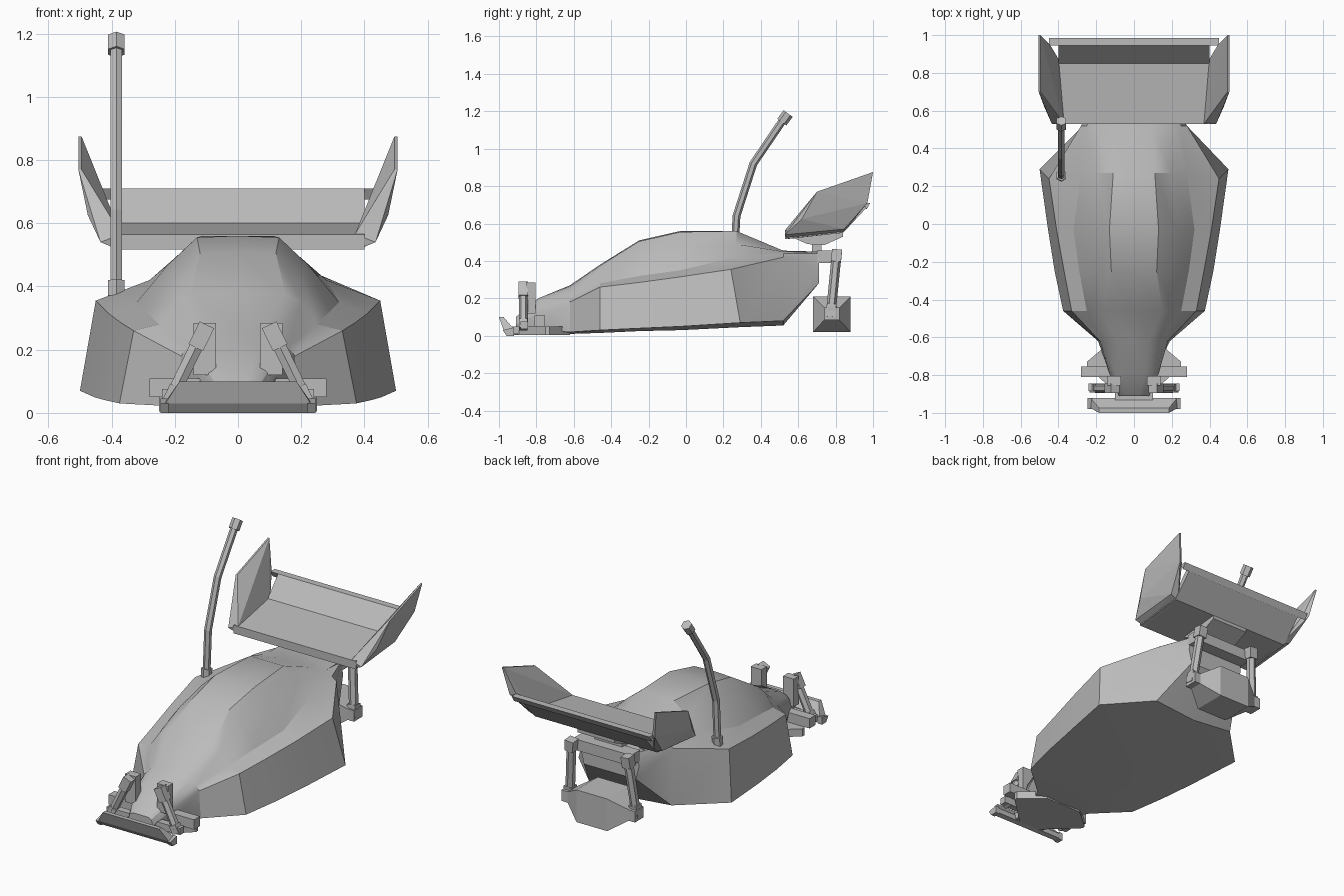
import bpy, bmesh, math
from mathutils import Vector

if "Cube" in bpy.data.objects:
    bpy.data.objects.remove(bpy.data.objects["Cube"])

GREY = (0.5, 0.5, 0.5, 1)
grey = bpy.data.materials.new("plain grey")
grey.use_nodes = True
grey.diffuse_color = GREY
grey.node_tree.nodes["Principled BSDF"].inputs["Base Color"].default_value = GREY


def finish(name, bm, smooth=None):
    bmesh.ops.recalc_face_normals(bm, faces=bm.faces[:])
    mesh = bpy.data.meshes.new(name)
    bm.to_mesh(mesh)
    bm.free()
    mesh.materials.append(grey)
    ob = bpy.data.objects.new(name, mesh)
    bpy.context.collection.objects.link(ob)
    if smooth:
        bpy.ops.object.select_all(action='DESELECT')
        ob.select_set(True)
        bpy.context.view_layer.objects.active = ob
        bpy.ops.object.shade_smooth_by_angle(angle=math.radians(smooth))
    return ob


def hull(name, points):
    bm = bmesh.new()
    verts = [bm.verts.new(p) for p in points]
    res = bmesh.ops.convex_hull(bm, input=verts)
    junk = {v for v in res["geom_interior"] + res["geom_unused"] if isinstance(v, bmesh.types.BMVert)}
    bmesh.ops.delete(bm, geom=list(junk), context='VERTS')
    bmesh.ops.dissolve_limit(bm, angle_limit=0.02, verts=bm.verts[:], edges=bm.edges[:])
    return finish(name, bm)


def block(name, x, y, z):
    return hull(name, [(a, b, c) for a in x for b in y for c in z])


def loft(name, rings, smooth=None):
    bm = bmesh.new()
    loops = [[bm.verts.new(p) for p in ring] for ring in rings]
    n = len(loops[0])
    for a, b in zip(loops, loops[1:]):
        for i in range(n):
            j = (i + 1) % n
            bm.faces.new((a[i], a[j], b[j], b[i]))
    bm.faces.new(loops[0])
    bm.faces.new(loops[-1])
    return finish(name, bm, smooth)


def rod(name, path, radius, sides=6):
    path = [Vector(p) for p in path]
    rings = []
    for i, p in enumerate(path):
        d = (path[min(i + 1, len(path) - 1)] - path[max(i - 1, 0)]).normalized()
        u = d.cross(Vector((0, 1, 0))).normalized()
        v = d.cross(u)
        turns = [math.tau * (k + 0.5) / sides for k in range(sides)]
        rings.append([p + radius * (u * math.cos(t) + v * math.sin(t)) for t in turns])
    return loft(name, rings)


def extrude_x(name, half, profile):
    return loft(name, [[(s * half, y, z) for y, z in profile] for s in (-1, 1)])


# Body shell: y, floor z, then half section from floor edge to roof edge, roof z
stations = [
    (-.91, .03, [(.06, .03), (.08, .06), (.07, .09), (.05, .1), (.03, .1)], .1),
    (-.79, .02, [(.11, .03), (.13, .12), (.12, .17), (.1, .19), (.06, .2)], .2),
    (-.62, .01, [(.19, .02), (.18, .18), (.16, .21), (.13, .24), (.08, .265)], .27),
    (-.46, .015, [(.375, .03), (.33, .26), (.25, .28), (.2, .35), (.15, .375)], .38),
    (-.25, .025, [(.42, .04), (.37, .285), (.29, .32), (.2, .44), (.12, .505)], .51),
    (-.03, .03, [(.455, .05), (.41, .315), (.32, .35), (.22, .47), (.13, .555)], .56),
    (.27, .045, [(.5, .07), (.45, .355), (.28, .42), (.2, .49), (.11, .56)], .56),
    (.52, .055, [(.27, .08), (.28, .42), (.25, .44), (.2, .45), (.1, .455)], .455),
    (.71, .28, [(.17, .28), (.19, .36), (.18, .44), (.15, .45), (.1, .45)], .45),
]
rings = []
for y, floor, half, roof in stations:
    # the rear corner of the side pods leans forward
    lean = [.02, -.03, 0, 0, 0] if y == .27 else [0] * 5
    right = [(x, y + d, z) for (x, z), d in zip(half, lean)]
    left = [(-x, b, z) for x, b, z in reversed(right)]
    rings.append([(0, y, floor)] + right + [(0, y, roof)] + left)
loft("body_shell", rings, smooth=24)

# Front splitter, cross bar and bumper
hull("splitter", [(s * x, y, z) for s in (-1, 1) for z in (.005, .05)
                  for x, y in ((.07, -.92), (.12, -.82), (.25, -.75), (.25, -.73), (.12, -.62))])
block("front_cross_bar", (-.28, .28), (-.81, -.755), (.05, .108))
block("bumper_neck", (-.1, .1), (-.95, -.84), (.01, .05))
hull("bumper", [(s * x, y, z) for s in (-1, 1) for x, y, z in
                ((.185, -1, .1), (.185, -.975, .1), (.23, -.975, .03),
                 (.23, -.95, 0), (.23, -.92, .005), (.23, -.92, .035))])
for s, side in ((1, "left"), (-1, "right")):
    hull("bumper_end_" + side, [(s * x, y, z) for y, z in ((-.98, .03), (-.96, 0), (-.92, 0), (-.92, .045))
                                for x in (.22, .245)])

    # Front suspension
    top, foot = Vector((s * .105, -.87, .265)), Vector((s * .205, -.87, .06))
    d = (foot - top).normalized()
    rod("front_strut_" + side, [top, foot], .024)
    rod("front_strut_head_" + side, [top - d * .015, top + d * .065], .036, 4)
    rod("front_strut_foot_" + side, [foot - d * .025, foot + d * .025], .032, 4)
    block("front_tower_" + side, (s * .07, s * .14), (-.855, -.805), (.12, .285))
    block("front_arm_" + side, (s * .08, s * .24), (-.885, -.845), (.035, .075))

    # Rear suspension
    top, foot = Vector((s * .185, .805, .43)), Vector((s * .215, .775, .13))
    d = (foot - top).normalized()
    rod("rear_strut_" + side, [top, foot], .026)
    rod("rear_strut_head_" + side, [top - d * .03, top + d * .035], .038, 4)
    rod("rear_strut_foot_" + side, [foot - d * .04, foot + d * .03], .036, 4)
    block("rear_hanger_" + side, (s * .15, s * .19), (.56, .67), (.31, .45))

    # Wing end plate: thick at the base, thin at the top
    outer = [(.38, .54, .517), (.435, .53, .54), (.475, .62, .625), (.505, .70, .77),
             (.505, 1, .875), (.475, .97, .71), (.435, .845, .57), (.38, .84, .55)]
    inner = [(.37, .53, .565), (.40, .85, .6), (.445, .95, .71), (.495, .70, .77), (.495, 1, .875)]
    hull("wing_end_plate_" + side, [(s * x, y, z) for x, y, z in outer + inner])

# Wing tray and its mount
extrude_x("wing_tray", .4, [(.53, .517), (.84, .55), (.97, .69), (.985, .71), (.945, .71), (.85, .6), (.53, .565)])
extrude_x("wing_lip", .45, [(.945, .71), (.985, .71), (.965, .675)])
extrude_x("wing_bracket", .12, [(.57, .525), (.65, .49), (.74, .485), (.84, .53), (.84, .56), (.57, .54)])
block("wing_post", (-.09, .09), (.675, .725), (.42, .5))

# Rear shock bar and gearbox
block("rear_shock_bar", (-.19, .19), (.7, .785), (.39, .455))
hull("gearbox", [(x, y, z) for x in (-.1, .1) for y, z in
                 ((.68, .02), (.88, .02), (.88, .21), (.68, .21))]
     + [(x, y, z) for x in (-.2, .2) for y in (.74, .82) for z in (.085, .15)])
block("axle", (-.24, .24), (.74, .82), (.085, .15))

# Aerial
mast = [(-.385, .255, .37), (-.385, .27, .64), (-.385, .36, .92), (-.385, .53, 1.17)]
rod("aerial_mast", mast, .021)
rod("aerial_base", [(-.385, .255, .37), (-.385, .258, .42)], .03)
rod("aerial_cap", [(-.385, .512, 1.142), (-.385, .546, 1.188)], .03)
